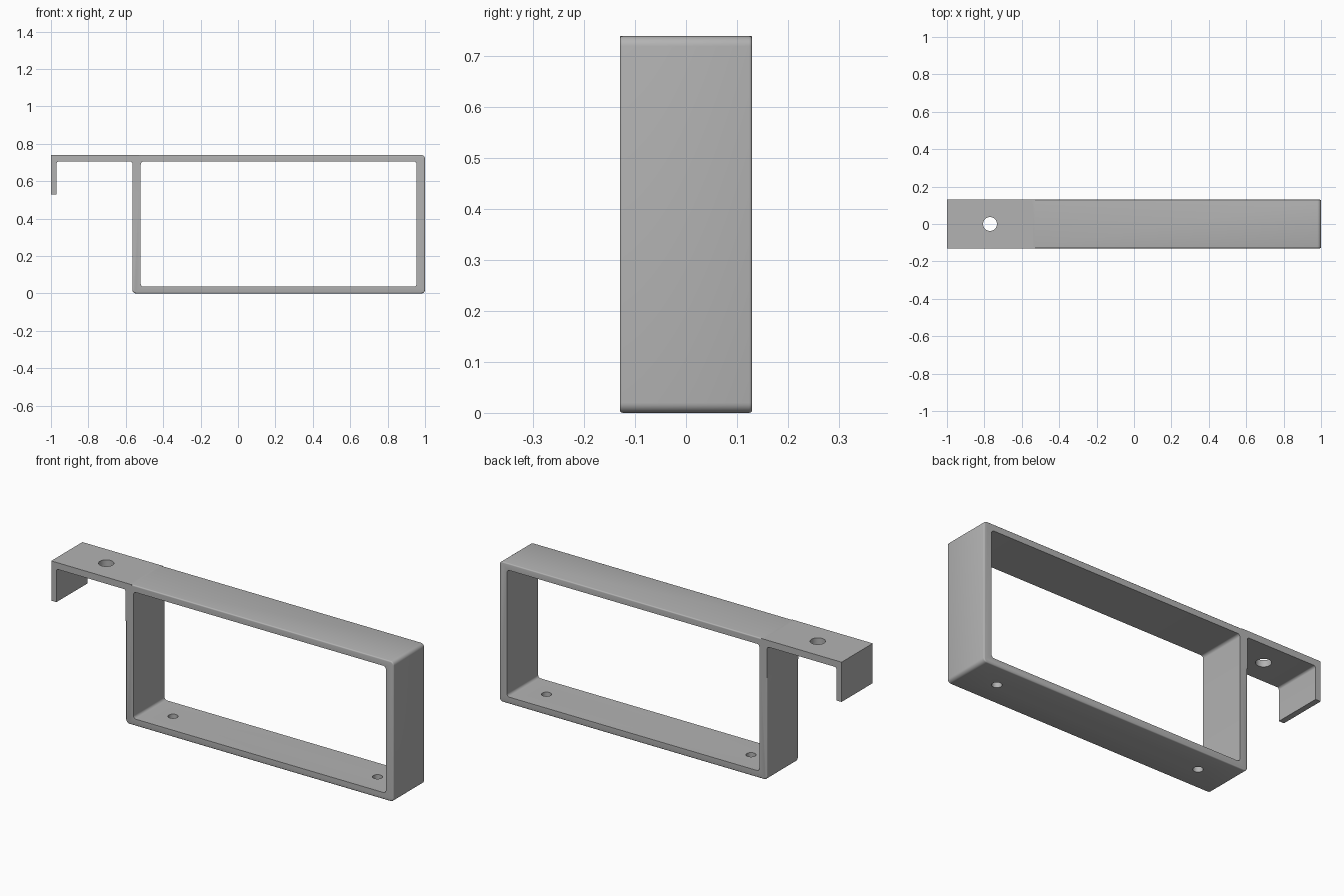
import bpy
import bmesh
from math import radians
from mathutils import Vector

cube = bpy.data.objects.get("Cube")
if cube:
    bpy.data.objects.remove(cube, do_unlink=True)

HALF = 0.13           # half the depth of the strap
LEFT, RIGHT, TOP = -0.565, 1.0, 0.74

grey = bpy.data.materials.new("plain_grey")
grey.use_nodes = True
grey.diffuse_color = (0.45, 0.45, 0.45, 1)
grey.node_tree.nodes["Principled BSDF"].inputs["Base Color"].default_value = grey.diffuse_color


def link(name, bm):
    bmesh.ops.recalc_face_normals(bm, faces=bm.faces)
    mesh = bpy.data.meshes.new(name)
    bm.to_mesh(mesh)
    bm.free()
    mesh.materials.append(grey)
    obj = bpy.data.objects.new(name, mesh)
    bpy.context.collection.objects.link(obj)
    return obj


def extrusion(name, points, half, radius, rounded, edge_round=0):
    """Extrude an x-z outline along y, rounding the listed corners, then the rims."""
    bm = bmesh.new()
    face = bm.faces.new([bm.verts.new((x, -half, z)) for x, z in points])
    out = bmesh.ops.extrude_face_region(bm, geom=[face])["geom"]
    moved = [g for g in out if isinstance(g, bmesh.types.BMVert)]
    bmesh.ops.translate(bm, verts=moved, vec=(0, 2 * half, 0))
    corners = [Vector((points[i][0], 0, points[i][1])) for i in rounded]
    edges = []
    for e in bm.edges:
        a, b = (v.co for v in e.verts)
        middle = (a + b) / 2
        if abs(a.y - b.y) > half and any((middle - c).length < 1e-4 for c in corners):
            edges.append(e)
    bmesh.ops.bevel(bm, geom=edges, offset=radius, segments=6, profile=0.5, affect='EDGES')
    if edge_round:
        rims = [e for e in bm.edges if abs(e.verts[0].co.y - e.verts[1].co.y) < 1e-5]
        bmesh.ops.bevel(bm, geom=rims, offset=edge_round, segments=3, profile=0.5, affect='EDGES')
    return link(name, bm)


def rectangle(x0, x1, z0, z1):
    return [(x0, z0), (x1, z0), (x1, z1), (x0, z1)]


def combine(target, other, operation):
    mod = target.modifiers.new(operation.lower(), 'BOOLEAN')
    mod.object, mod.operation, mod.solver = other, operation, 'EXACT'
    bpy.context.view_layer.objects.active = target
    bpy.ops.object.modifier_apply(modifier=mod.name)
    bpy.data.objects.remove(other, do_unlink=True)


# Rectangular frame with rounded corners and softened rims
bracket = extrusion("hooked_bracket", rectangle(LEFT, RIGHT, 0, TOP), HALF,
                    0.02, range(4), 0.006)
opening = extrusion("opening_cutter", rectangle(LEFT + 0.045, RIGHT - 0.045, 0.036, 0.705),
                    0.3, 0.015, range(4))
combine(bracket, opening, 'DIFFERENCE')

# Top arm with its hanging lip, running down the side of the frame
hook_outline = [(-1, 0.53), (-0.97, 0.53), (-0.97, 0.705), (LEFT, 0.705),
                (LEFT, 0.54), (-0.53, 0.54), (-0.53, TOP), (-1, TOP)]
hook = extrusion("hook_arm", hook_outline, HALF, 0.012, (2, 3))
combine(bracket, hook, 'UNION')

# Screw holes: a large one in the arm, two small ones in the base
for x, z, radius in ((-0.77, 0.72, 0.037), (-0.38, 0.02, 0.024), (0.815, 0.02, 0.024)):
    bm = bmesh.new()
    bmesh.ops.create_cone(bm, cap_ends=True, segments=40, radius1=radius,
                          radius2=radius, depth=0.12)
    bmesh.ops.translate(bm, verts=bm.verts, vec=(x, 0, z))
    combine(bracket, link("hole_cutter", bm), 'DIFFERENCE')

bpy.ops.object.select_all(action='DESELECT')
bracket.select_set(True)
bpy.context.view_layer.objects.active = bracket
bpy.ops.object.shade_smooth_by_angle(angle=radians(35))
